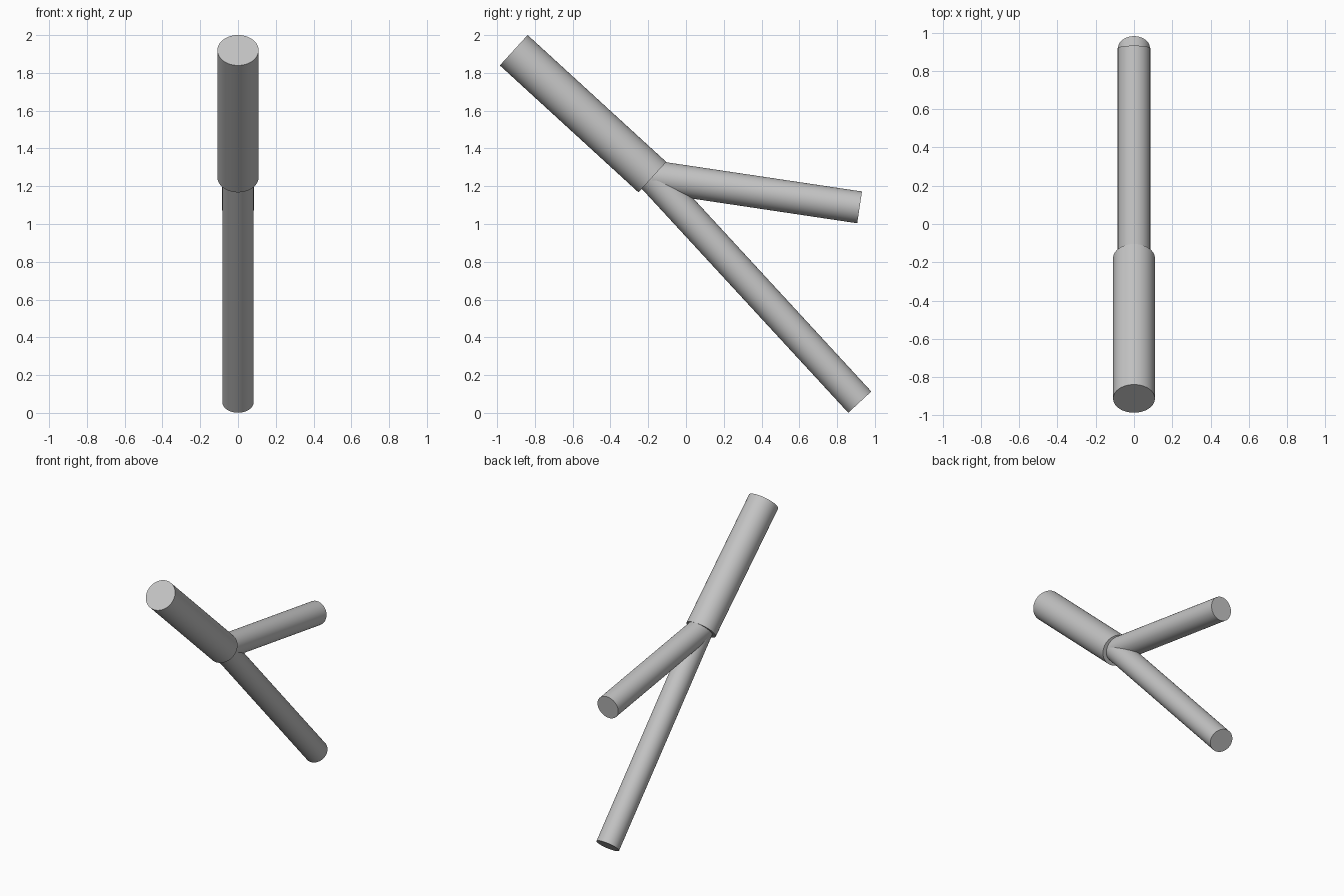
import bpy
from mathutils import Vector

cube = bpy.data.objects.get("Cube")
if cube:
    bpy.data.objects.remove(cube, do_unlink=True)

# Single plain grey
grey = bpy.data.materials.new("plain_grey")
grey.use_nodes = True
colour = (0.55, 0.55, 0.55, 1)
grey.diffuse_color = colour
grey.node_tree.nodes["Principled BSDF"].inputs["Base Color"].default_value = colour


def tube(name, start, end, radius):
    """Capped round tube between two points."""
    start, end = Vector(start), Vector(end)
    axis = end - start
    bpy.ops.mesh.primitive_cylinder_add(
        vertices=64, radius=radius, depth=axis.length, location=(start + end) / 2,
        rotation=axis.to_track_quat("Z", "X").to_euler())
    obj = bpy.context.object
    obj.name = name
    obj.data.materials.append(grey)
    bpy.ops.object.shade_smooth_by_angle(angle=0.6)
    return obj


# Thick tube splits into two thinner ones at the joint
joint = (0, -0.178, 1.248)
tube("main_tube", (0, -0.912, 1.92), joint, 0.109)
tube("lower_branch", joint, (0, 0.92, 0.057), 0.083)
tube("upper_branch", (0, -0.178, 1.252), (0, 0.919, 1.088), 0.085)
